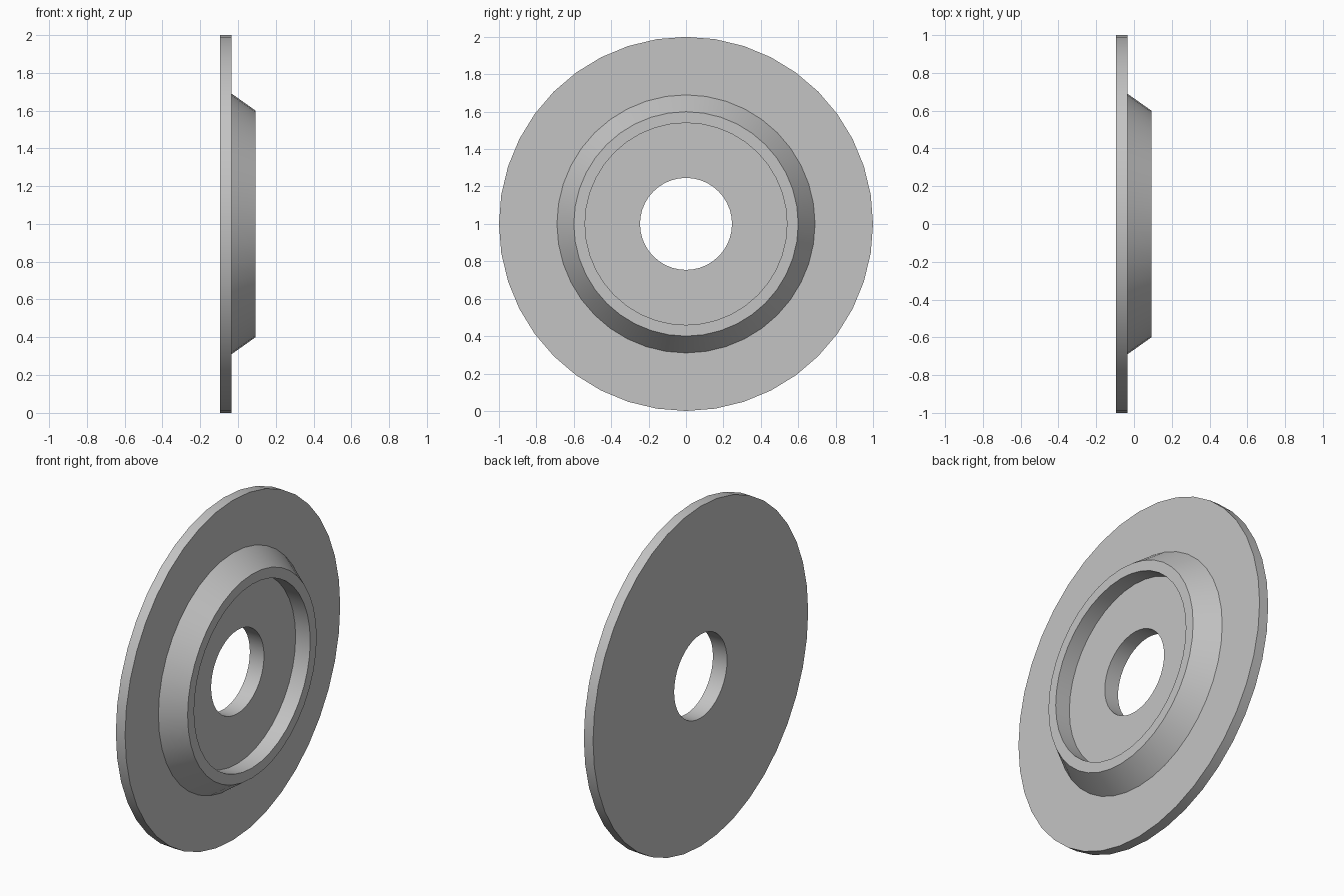
import bpy
import bmesh
from math import cos, sin, tau, radians

cube = bpy.data.objects.get("Cube")
if cube:
    bpy.data.objects.remove(cube, do_unlink=True)

SEGMENTS = 40

grey = bpy.data.materials.new("plain grey")
grey.use_nodes = True
colour = (0.55, 0.55, 0.55, 1)
grey.diffuse_color = colour
grey.node_tree.nodes["Principled BSDF"].inputs["Base Color"].default_value = colour


def lathe_x(name, profile, centre_z):
    """Revolve a closed (x, radius) profile about a horizontal x axis."""
    bm = bmesh.new()
    rings = []
    for x, r in profile:
        angles = [tau * i / SEGMENTS for i in range(SEGMENTS)]
        rings.append([bm.verts.new((x, r * cos(a), r * sin(a))) for a in angles])
    for k, ring in enumerate(rings):
        following = rings[(k + 1) % len(rings)]
        for i in range(SEGMENTS):
            j = (i + 1) % SEGMENTS
            bm.faces.new((ring[i], ring[j], following[j], following[i]))
    bmesh.ops.recalc_face_normals(bm, faces=bm.faces)
    mesh = bpy.data.meshes.new(name)
    bm.to_mesh(mesh)
    bm.free()
    mesh.materials.append(grey)
    obj = bpy.data.objects.new(name, mesh)
    obj.location.z = centre_z
    bpy.context.collection.objects.link(obj)
    bpy.ops.object.select_all(action="DESELECT")
    obj.select_set(True)
    bpy.context.view_layer.objects.active = obj
    bpy.ops.object.shade_smooth_by_angle(angle=radians(25))
    return obj


# Flat disc, tapered boss, shallow recess and centre hole in one section
lathe_x("flanged_disc", [
    (-0.095, 0.246),   # hole, back
    (-0.095, 1.0),     # disc rim, back
    (-0.035, 1.0),     # disc rim, boss side
    (-0.035, 0.69),    # foot of boss
    (0.092, 0.6),      # top of boss
    (0.092, 0.54),     # recess lip
    (-0.003, 0.54),    # recess floor
    (-0.003, 0.246),   # hole, recess side
], 1.0)
